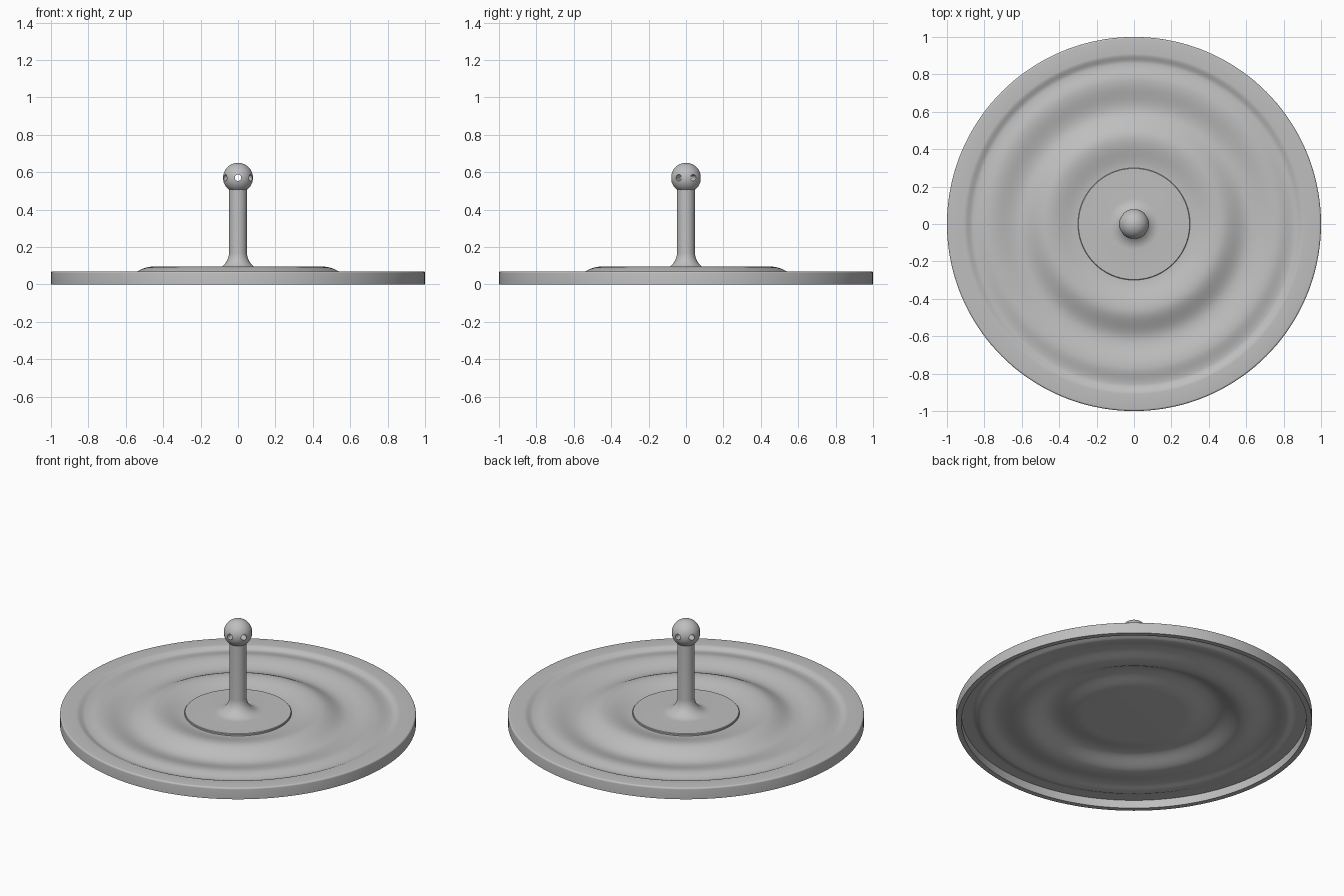
import bpy, bmesh
from math import pi, sin, cos, radians
from mathutils import Matrix, Vector

if "Cube" in bpy.data.objects:
    bpy.data.objects.remove(bpy.data.objects["Cube"])

grey = bpy.data.materials.new("plain_grey")
grey.use_nodes = True
grey.diffuse_color = (0.52, 0.52, 0.52, 1)
grey.node_tree.nodes["Principled BSDF"].inputs["Base Color"].default_value = grey.diffuse_color


def finish(name, bm):
    bmesh.ops.remove_doubles(bm, verts=bm.verts, dist=1e-5)
    bmesh.ops.recalc_face_normals(bm, faces=bm.faces)
    mesh = bpy.data.meshes.new(name)
    bm.to_mesh(mesh)
    bm.free()
    mesh.materials.append(grey)
    obj = bpy.data.objects.new(name, mesh)
    bpy.context.collection.objects.link(obj)
    return obj


def smooth(obj, angle=35):
    bpy.ops.object.select_all(action="DESELECT")
    obj.select_set(True)
    bpy.context.view_layer.objects.active = obj
    bpy.ops.object.shade_smooth_by_angle(angle=radians(angle))


def lathe(name, profile, steps):
    """Revolve (radius, height) points around the z axis."""
    bm = bmesh.new()
    verts = [bm.verts.new((r, 0, z)) for r, z in profile]
    edges = [bm.edges.new(pair) for pair in zip(verts, verts[1:])]
    bmesh.ops.spin(bm, geom=verts + edges, cent=(0, 0, 0), axis=(0, 0, 1),
                   angle=2 * pi, steps=steps, use_merge=False)
    return finish(name, bm)


def arc(cx, cz, radius, start, end, count=8):
    angles = [radians(start + (end - start) * i / count) for i in range(count + 1)]
    return [(cx + radius * cos(a), cz + radius * sin(a)) for a in angles]


def ripple(keys, count=10):
    """Ease smoothly from each crest or trough to the next."""
    points = [keys[0]]
    for (r0, z0), (r1, z1) in zip(keys, keys[1:]):
        for i in range(1, count + 1):
            t = i / count
            points.append((r0 + (r1 - r0) * t, z0 + (z1 - z0) * (1 - cos(pi * t)) / 2))
    return points


# Rippled dish: thin sheet hanging inside a deeper rim
SHEET = 0.02
waves = ripple([(0.29, 0.066), (0.46, 0.095), (0.62, 0.044),
                (0.77, 0.069), (0.86, 0.055), (0.91, 0.07)])
top = [(0, 0.066)] + waves + arc(0.99, 0.06, 0.01, 90, 0, 5)
under = [(r, z - SHEET) for r, z in reversed(waves)]
dish = lathe("rippled_dish", top + [(1, 0), (0.97, 0), (0.97, 0.07 - SHEET)]
             + under + [(0, 0.066 - SHEET)], 144)
smooth(dish)

# Stem flaring into a round base plate
stem = lathe("stem_and_base_plate", [(0, 0.06), (0.3, 0.06), (0.3, 0.075), (0.297, 0.079)]
             + arc(0.138, 0.169, 0.09, 270, 180, 12) + [(0.048, 0.53), (0, 0.53)], 96)
smooth(stem)

# Ball head with six outlet holes drilled straight through
BALL = Vector((0, 0, 0.57))
ball = lathe("ball_head", arc(0, BALL.z, 0.08, -90, 90, 32), 64)
for k in range(3):
    bm = bmesh.new()
    turn = Matrix.Rotation(k * pi / 3, 4, "Z") @ Matrix.Rotation(pi / 2, 4, "X")
    bmesh.ops.create_cone(bm, cap_ends=True, segments=24, radius1=0.017, radius2=0.017,
                          depth=0.3, matrix=Matrix.Translation(BALL) @ turn)
    drill = finish("hole_cutter", bm)
    drill.hide_render = True
    cut = ball.modifiers.new("hole", "BOOLEAN")
    cut.operation, cut.solver, cut.object = "DIFFERENCE", "EXACT", drill
    bpy.context.view_layer.objects.active = ball
    bpy.ops.object.modifier_apply(modifier=cut.name)
    bpy.data.objects.remove(drill)
smooth(ball)
